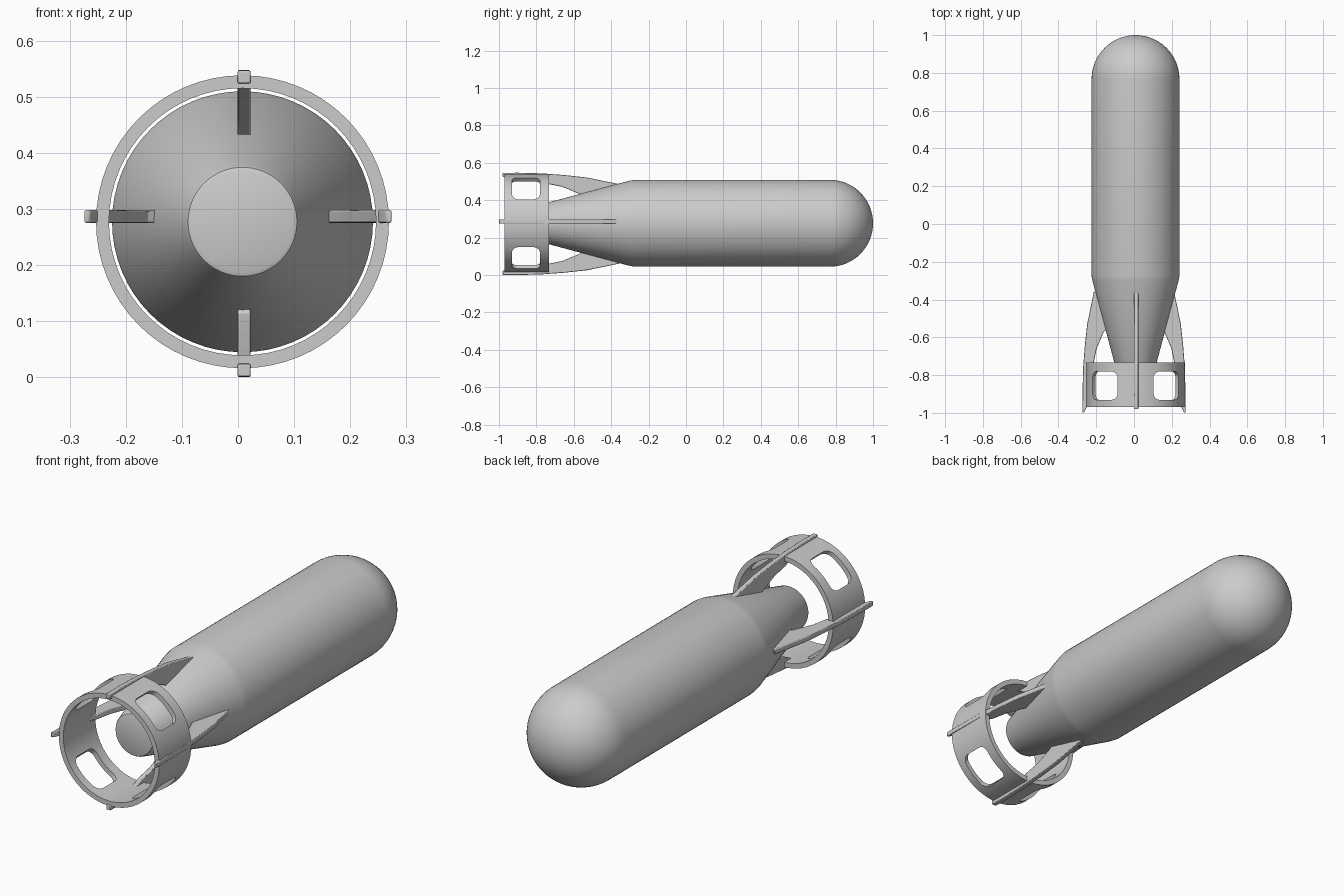
import bpy, bmesh, math
from mathutils import Matrix, Vector

if "Cube" in bpy.data.objects:
    bpy.data.objects.remove(bpy.data.objects["Cube"])

CX, CZ = 0.008, 0.277      # long axis of body and tail ring


def finish(name, bm, angle=30):
    bmesh.ops.recalc_face_normals(bm, faces=bm.faces)
    me = bpy.data.meshes.new(name)
    bm.to_mesh(me)
    bm.free()
    ob = bpy.data.objects.new(name, me)
    bpy.context.collection.objects.link(ob)
    select(ob)
    bpy.ops.object.shade_smooth_by_angle(angle=math.radians(angle))
    return ob


def select(ob):
    bpy.ops.object.select_all(action='DESELECT')
    ob.select_set(True)
    bpy.context.view_layer.objects.active = ob


def lathe(name, profile, segs=64, closed=False, angle=30):
    """Revolve (y, radius) points about the long axis."""
    bm = bmesh.new()
    rings = []
    for y, r in profile:
        if r < 1e-5:
            rings.append([bm.verts.new((CX, y, CZ))] * segs)
        else:
            rings.append([bm.verts.new((CX + r * math.cos(math.tau * i / segs), y,
                                        CZ + r * math.sin(math.tau * i / segs)))
                          for i in range(segs)])
    n = len(rings)
    for k in range(n if closed else n - 1):
        a, b = rings[k], rings[(k + 1) % n]
        for i in range(segs):
            j = (i + 1) % segs
            bm.faces.new(list(dict.fromkeys((a[i], a[j], b[j], b[i]))))
    return finish(name, bm, angle)


# Body: blunt tail, cone, cylinder and hemispherical nose
R = 0.2325
nose = [(1 - R + R * math.sin(t * math.pi / 32), R * math.cos(t * math.pi / 32)) for t in range(16)]
lathe("body", [(-0.785, 0), (-0.785, 0.09), (-0.782, 0.097), (-0.775, 0.101),
               (-0.30, 0.228), (-0.275, R)] + nose + [(1.0, 0)])

# Tail ring with four rounded windows
ring = lathe("tail_ring", [(-0.97, 0.238), (-0.97, 0.261), (-0.732, 0.261), (-0.732, 0.238)], closed=True)


def window_cutter(angle):
    w, h, c = 0.0875, 0.075, 0.034
    bm = bmesh.new()
    outline = []
    for q, (sx, sy) in enumerate(((1, 1), (-1, 1), (-1, -1), (1, -1))):
        for k in range(7):
            a = (q + k / 6) * math.pi / 2
            outline.append((sx * (w - c) + c * math.cos(a), sy * (h - c) + c * math.sin(a)))
    radial = Vector((math.cos(angle), 0, math.sin(angle)))
    tangent = Vector((-math.sin(angle), 0, math.cos(angle)))
    base = Vector((CX, -0.856, CZ))
    lo, hi = [[bm.verts.new(base + radial * d + tangent * u + Vector((0, v, 0))) for u, v in outline]
              for d in (0.15, 0.35)]
    bm.faces.new(lo)
    bm.faces.new(hi)
    for i in range(len(lo)):
        j = (i + 1) % len(lo)
        bm.faces.new((lo[i], lo[j], hi[j], hi[i]))
    cutter = finish("window_cutter", bm)
    cutter.hide_render = True
    return cutter


for deg in (49, 131, 229, 311):
    cutter = window_cutter(math.radians(deg))
    mod = ring.modifiers.new("window", 'BOOLEAN')
    mod.operation, mod.solver, mod.object = 'DIFFERENCE', 'EXACT', cutter
    select(ring)
    bpy.ops.object.modifier_apply(modifier=mod.name)
    bpy.data.objects.remove(cutter)
select(ring)
bpy.ops.object.shade_smooth_by_angle(angle=math.radians(30))

# Fins: (y, radius) outline, running from the cone over the ring
FRONT = [(-0.80, 0.243), (-0.74, 0.214), (-0.66, 0.198), (-0.57, 0.160), (-0.55, 0.13),
         (-0.37, 0.185), (-0.355, 0.212), (-0.53, 0.248), (-0.65, 0.261), (-0.77, 0.270)]
BLUNT = [(-0.90, 0.2735), (-0.98, 0.2725), (-0.98, 0.25)]
SPIKE = [(-0.90, 0.2725), (-1.0, 0.2735), (-0.998, 0.264), (-0.965, 0.248)]


def fin(name, angle, tail, center, half=0.0115):
    bm = bmesh.new()
    rot = Matrix.Rotation(-angle, 4, 'Y')
    sides = [[bm.verts.new(center + rot @ Vector((r, y, s))) for y, r in FRONT + tail]
             for s in (-half, half)]
    a, b = sides
    bm.faces.new(a)
    bm.faces.new(b)
    for i in range(len(a)):
        j = (i + 1) % len(a)
        bm.faces.new((a[i], a[j], b[j], b[i]))
    ob = finish(name, bm)
    bev = ob.modifiers.new("soft_edges", 'BEVEL')
    bev.width, bev.segments, bev.limit_method = 0.003, 2, 'ANGLE'
    bev.angle_limit = math.radians(50)


side_center = Vector((0, 0, 0.2865))
upright_center = Vector((0.011, 0, 0.2737))
fin("right_fin", 0, SPIKE, side_center)
fin("left_fin", math.pi, SPIKE, side_center)
fin("top_fin", math.pi / 2, BLUNT, upright_center)
fin("bottom_fin", -math.pi / 2, BLUNT, upright_center)
